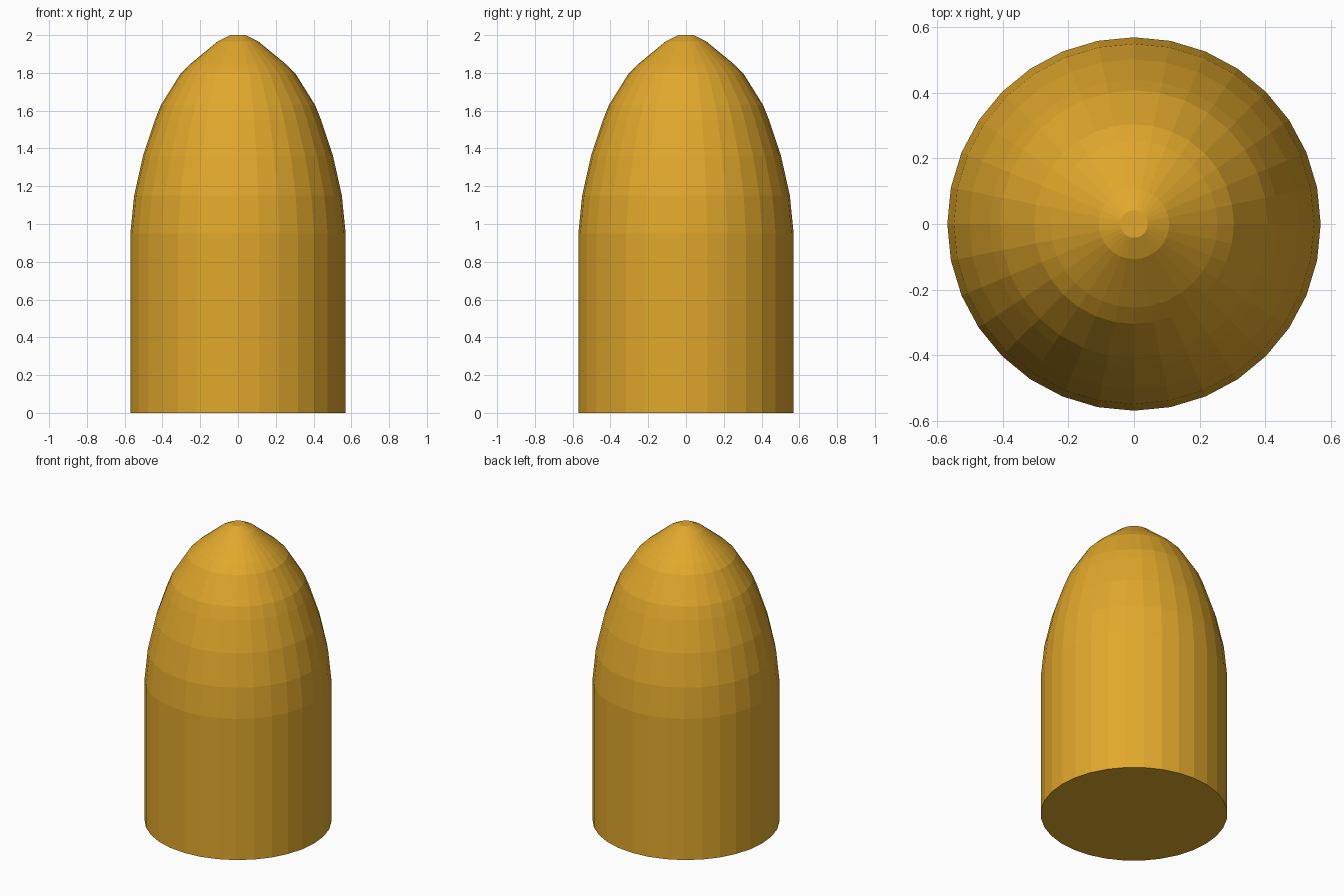
import bpy, bmesh
from math import pi, cos, sin

if "Cube" in bpy.data.objects:
    bpy.data.objects.remove(bpy.data.objects["Cube"])

SIDES = 32
# Outline from base to tip: (radius, height)
PROFILE = [(0.57, 0), (0.57, 0.95), (0.55, 1.15), (0.503, 1.36), (0.44, 1.55),
           (0.408, 1.63), (0.305, 1.795), (0.255, 1.845), (0.107, 1.967), (0.042, 2.0)]


def lathe(name, profile, sides):
    bm = bmesh.new()
    rings = [[bm.verts.new((r * cos(2 * pi * i / sides), r * sin(2 * pi * i / sides), z))
              for i in range(sides)] for r, z in profile]
    for low, high in zip(rings, rings[1:]):
        for i in range(sides):
            j = (i + 1) % sides
            bm.faces.new((low[i], low[j], high[j], high[i]))
    # Flat base and small flat tip
    bm.faces.new(rings[0][::-1])
    bm.faces.new(rings[-1])
    mesh = bpy.data.meshes.new(name)
    bm.to_mesh(mesh)
    bm.free()
    obj = bpy.data.objects.new(name, mesh)
    bpy.context.collection.objects.link(obj)
    return obj


# Straight cylinder body with a rounded, tapering nose
body = lathe("domed_body", PROFILE, SIDES)
gold = bpy.data.materials.new("gold")
gold.diffuse_color = (0.75, 0.39, 0.025, 1)
gold.use_nodes = True
gold.node_tree.nodes["Principled BSDF"].inputs["Base Color"].default_value = gold.diffuse_color
body.data.materials.append(gold)
